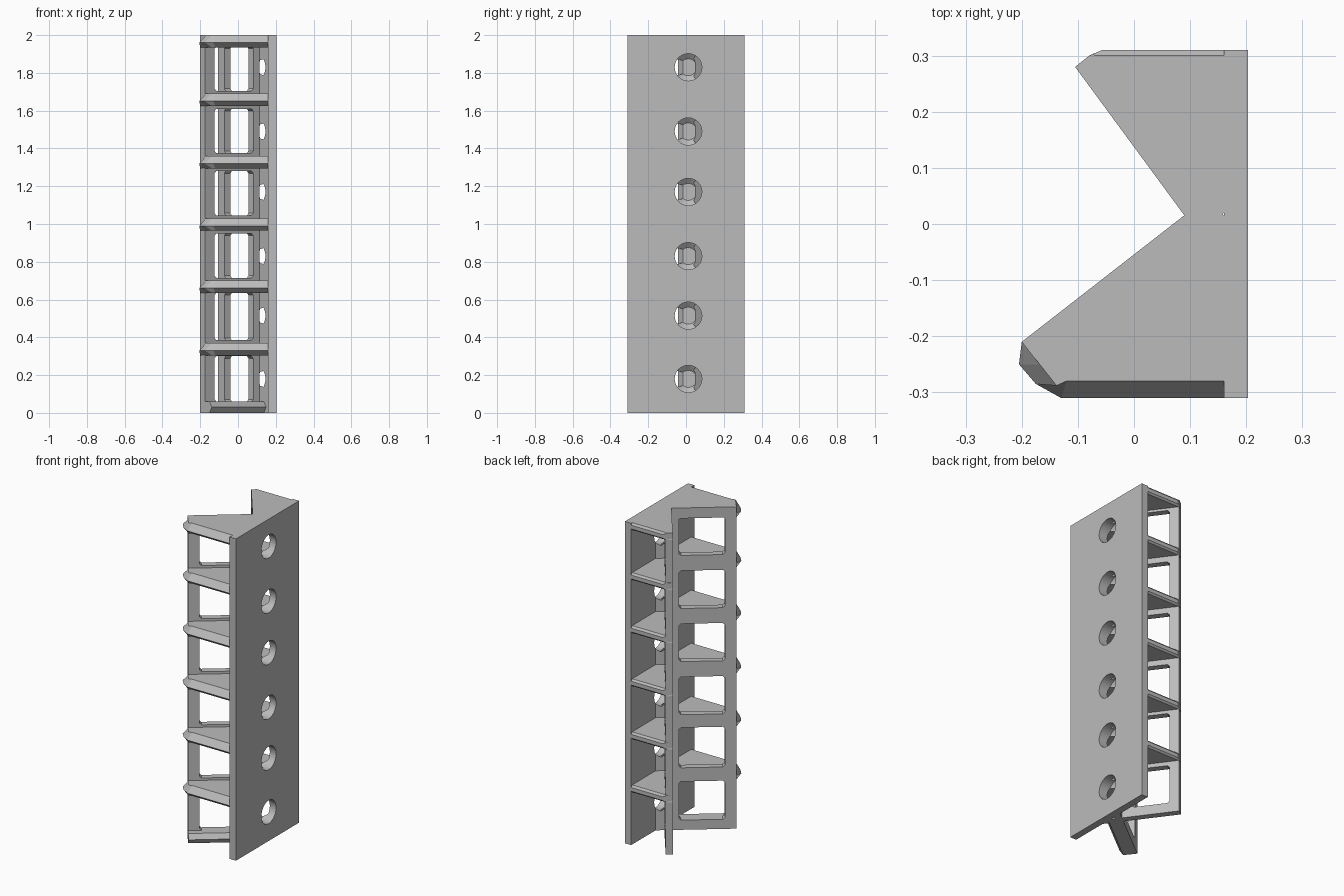
import bpy, bmesh, math
from mathutils import Vector, Matrix

if "Cube" in bpy.data.objects:
    bpy.data.objects.remove(bpy.data.objects["Cube"])

grey = bpy.data.materials.new("plain_grey")
grey.diffuse_color = (0.5, 0.5, 0.5, 1)
grey.use_nodes = True
grey.node_tree.nodes["Principled BSDF"].inputs["Base Color"].default_value = grey.diffuse_color


def loft(bm, rings):
    """Solid through closed rings of 3D points."""
    vs = [[bm.verts.new(p) for p in r] for r in rings]
    n = len(vs[0])
    bm.faces.new(vs[0][::-1])
    bm.faces.new(vs[-1])
    for a, b in zip(vs, vs[1:]):
        for i in range(n):
            j = (i + 1) % n
            bm.faces.new((a[i], a[j], b[j], b[i]))


def make(name, solids):
    bm = bmesh.new()
    for rings in solids:
        loft(bm, rings)
    bmesh.ops.recalc_face_normals(bm, faces=bm.faces)
    me = bpy.data.meshes.new(name)
    bm.to_mesh(me)
    bm.free()
    me.materials.append(grey)
    ob = bpy.data.objects.new(name, me)
    bpy.context.collection.objects.link(ob)
    return ob


def cut(ob, cutter):
    m = ob.modifiers.new("cut", 'BOOLEAN')
    m.operation, m.solver, m.object = 'DIFFERENCE', 'EXACT', cutter
    cutter.hide_render = True
    bpy.context.view_layer.objects.active = ob
    bpy.ops.object.modifier_apply(modifier=m.name)


def at(pts, z):
    return [(x, y, z) for x, y in pts]


# Heights of the six bays
windows = [(0.06, 0.30), (0.385, 0.635), (0.715, 0.95),
           (1.045, 1.28), (1.375, 1.61), (1.705, 1.94)]
shelf_tops = [0.37, 0.70, 1.03, 1.36, 1.69, 2.0]
hole_z = [0.18, 0.515, 0.83, 1.17, 1.49, 1.83]

# Mounting plate
plate_outline = [(0.16, -0.31), (0.203, -0.31), (0.203, 0.31), (0.16, 0.31)]
plate = make("mounting_plate", [[at(plate_outline, 0), at(plate_outline, 2)]])


# Round drill holes, with a tapered inner end
def drill_ring(x, r, z):
    return [(x, 0.012 + r * math.cos(2 * math.pi * i / 32),
             z + r * math.sin(2 * math.pi * i / 32)) for i in range(32)]


drill = make("drill_cutter", [[drill_ring(0.113, 0.045, z), drill_ring(0.135, 0.072, z),
                               drill_ring(0.25, 0.072, z)] for z in hole_z])
cut(plate, drill)


# Windowed wall: runs from its free end to the plate, thickness toward the shelf side
def wall(name, start, end, thick, side, u0, u1):
    s = Vector((*start, 0))
    d = (Vector((*end, 0)) - s)
    length = d.length
    d.normalize()
    n = Vector((-d.y, d.x, 0)) * side

    def p(u, t, z):
        return s + d * u + n * t + Vector((0, 0, z))

    outline = [(0, 0), (length, 0), (length, thick), (0, thick)]
    ob = make(name, [[[p(u, t, 0) for u, t in outline], [p(u, t, 2) for u, t in outline]]])
    c = 0.012
    cutters = []
    for a, b in windows:
        ring = [(u0 + c, a), (u1 - c, a), (u1, a + c), (u1, b - c),
                (u1 - c, b), (u0 + c, b), (u0, b - c), (u0, a + c)]
        cutters.append([[p(u, t, z) for u, z in ring] for t in (-0.05, thick + 0.05)])
    cutter = make(name + "_window_cutter", cutters)
    cut(ob, cutter)
    cut(ob, drill)
    bpy.data.objects.remove(cutter)
    return p


front_p = wall("front_wall", (-0.2, -0.21), (0.17, 0.078), 0.04, -1, 0.065, 0.325)
wall("back_wall", (-0.105, 0.28), (0.168, -0.091), 0.04, 1, 0.055, 0.27)
bpy.data.objects.remove(drill)

# Bottom flange on the front wall
section = [(0, 0), (0.08, 0), (0.1, 0.03), (0.08, 0.06), (0, 0.06)]
make("bottom_flange", [[[front_p(u, t, z) for t, z in section] for u in (0.0, 0.40)]])

# Front shelves, with a pointed edge
inner = [(0.165, 0.008), (0.135, 0.05), (-0.2, -0.21), (-0.168, -0.25),
         (-0.138, -0.288), (-0.12, -0.28), (0.165, -0.28)]
outer = [(0.165, 0.008), (0.135, 0.05), (-0.2, -0.21), (-0.205, -0.25),
         (-0.175, -0.285), (-0.13, -0.31), (0.165, -0.31)]
make("front_shelves", [[at(inner, z - 0.065), at(outer, z - 0.04), at(inner, z)]
                       for z in shelf_tops])

# Back shelves, with a chamfered edge
back_in = [(0.09, 0.015), (0.165, 0.074), (0.165, 0.30), (-0.08, 0.30), (-0.105, 0.28)]
back_out = [(0.09, 0.015), (0.165, 0.074), (0.165, 0.31), (-0.057, 0.31), (-0.105, 0.28)]
make("back_shelves", [[at(back_in, z - 0.045), at(back_out, z - 0.035),
                       at(back_out, z - 0.012), at(back_in, z)] for z in shelf_tops])
